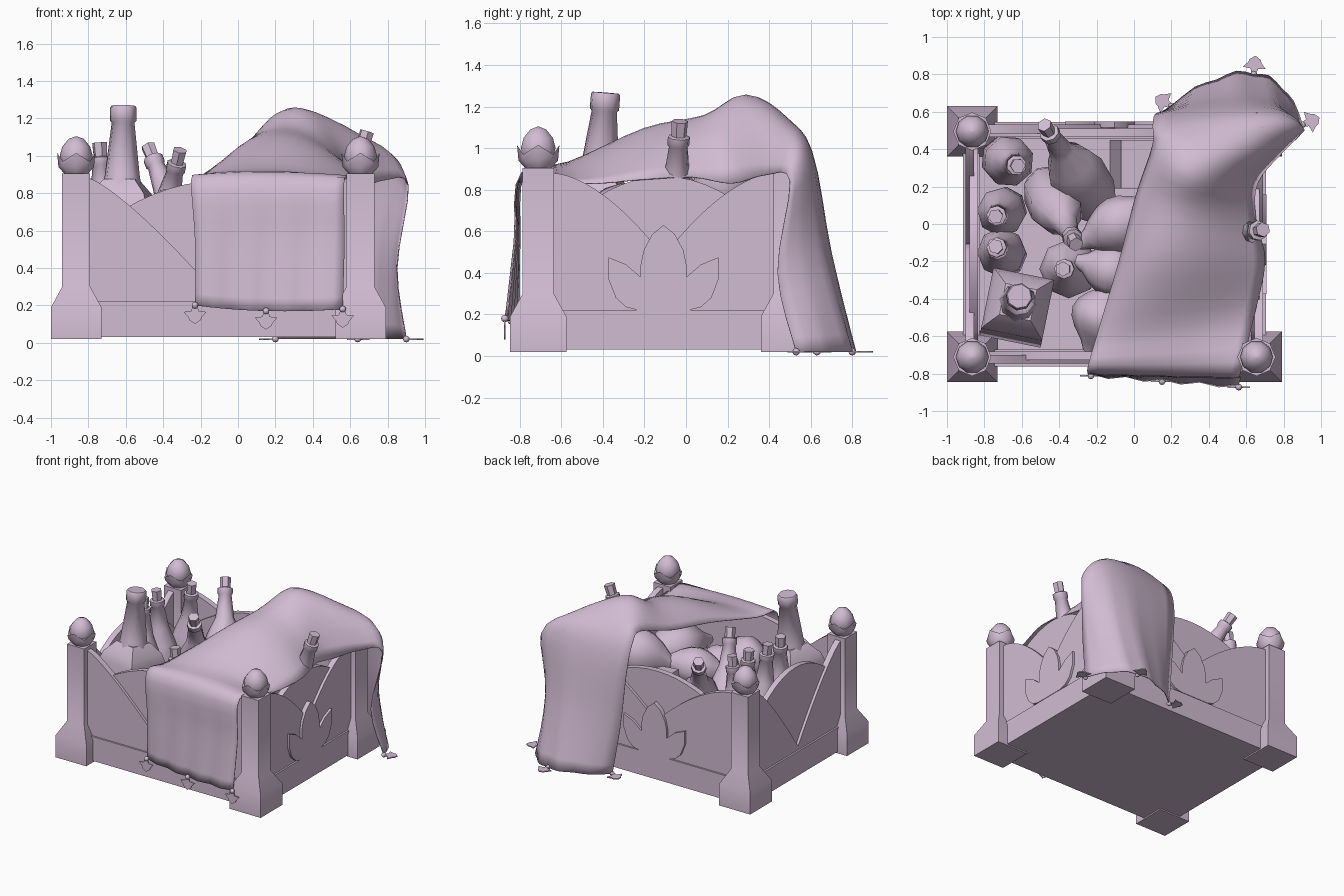
import bpy, bmesh, math
from mathutils import Vector, Matrix

cube = bpy.data.objects.get("Cube")
if cube:
    bpy.data.objects.remove(cube)

mat = bpy.data.materials.new("pale lilac")
mat.use_nodes = True
COLOUR = (0.64, 0.5, 0.65, 1)
mat.diffuse_color = COLOUR
mat.node_tree.nodes["Principled BSDF"].inputs["Base Color"].default_value = COLOUR
parts = []


def make(name, bm, matrix=None):
    bmesh.ops.recalc_face_normals(bm, faces=bm.faces)
    mesh = bpy.data.meshes.new(name)
    bm.to_mesh(mesh)
    bm.free()
    mesh.materials.append(mat)
    ob = bpy.data.objects.new(name, mesh)
    if matrix:
        ob.matrix_world = matrix
    bpy.context.collection.objects.link(ob)
    parts.append(ob)
    return ob


def lathe(name, profile, sides, matrix, turn=0.0):
    """Rings of (radius, height) joined and capped."""
    bm = bmesh.new()
    rings = []
    for r, z in profile:
        angles = [turn + math.tau * i / sides for i in range(sides)]
        rings.append([bm.verts.new((r * math.cos(a), r * math.sin(a), z)) for a in angles])
    for a, b in zip(rings, rings[1:]):
        for i in range(sides):
            j = (i + 1) % sides
            bm.faces.new((a[i], a[j], b[j], b[i]))
    bm.faces.new(rings[0])
    bm.faces.new(rings[-1])
    return make(name, bm, matrix)


def prism(name, outline, y0, y1, matrix):
    """Outline in x and z, extruded along y."""
    bm = bmesh.new()
    a = [bm.verts.new((x, y0, z)) for x, z in outline]
    b = [bm.verts.new((x, y1, z)) for x, z in outline]
    bm.faces.new(a)
    bm.faces.new(b)
    for i in range(len(a)):
        j = (i + 1) % len(a)
        bm.faces.new((a[i], a[j], b[j], b[i]))
    return make(name, bm, matrix)


def box(name, centre, size, turn=Matrix()):
    bm = bmesh.new()
    bmesh.ops.create_cube(bm, size=1)
    bmesh.ops.scale(bm, vec=size, verts=bm.verts)
    return make(name, bm, Matrix.Translation(centre) @ turn)


# Crate: floor, corner posts and finials
CX, CY, HX, HY = -0.105, -0.108, 0.76, 0.603
box("floor", (CX, CY, 0.1), (2 * HX + 0.05, 2 * HY + 0.05, 0.14))
q = math.sqrt(2)
for sx in (-1, 1):
    for sy in (-1, 1):
        at = Matrix.Translation((CX + sx * HX, CY + sy * HY, 0))
        lathe("corner_post", [(0.135 * q, 0.02), (0.135 * q, 0.19), (0.075 * q, 0.3),
                              (0.075 * q, 0.905)], 4, at, math.pi / 4)
        lathe("finial_bud", [(0.04, 0.9), (0.075, 0.95), (0.088, 1.0), (0.074, 1.05),
                             (0.04, 1.09), (0.005, 1.103)], 10, at)
        cup = lathe("finial_petals", [(0.06, 0.9), (0.095, 0.94), (0.102, 0.98)], 8, at)
        for v in cup.data.vertices:
            if v.co.z > 0.97:
                v.co.z += 0.035 if v.index % 2 == 0 else -0.01

# Crate sides: rail, domed board, two sweeping wings and a lotus
LOTUS = [(0, 0.63), (0.055, 0.585), (0.095, 0.51), (0.11, 0.44), (0.11, 0.38), (0.18, 0.44),
         (0.265, 0.475), (0.265, 0.37), (0.23, 0.28), (0.18, 0.235), (0.12, 0.22)]


def crate_side(label, angle, half, reach, lotus):
    m = Matrix.Translation((CX, CY, 0)) @ Matrix.Rotation(angle, 4, "Z")
    n = 16
    drop, power = (0.4, 1.7) if lotus else (0.63, 1.25)
    prism(label + "_rail", [(-half, 0.03), (half, 0.03), (half, 0.22), (-half, 0.22)],
          -reach, -reach + 0.09, m)
    dome = [(half * (2 * i / n - 1), 0.865 - 0.28 * (2 * i / n - 1) ** 2) for i in range(n + 1)]
    prism(label + "_board", [(half, 0.2), (-half, 0.2)] + dome,
          -reach + 0.035, -reach + 0.08, m)
    for s in (-1, 1):
        curve = [(s * half * (1 - i / n), 0.88 - drop * (i / n) ** power) for i in range(n + 1)]
        prism(label + "_wing", [(0, 0.2), (s * half, 0.2)] + curve,
              -reach + 0.014, -reach + 0.06, m)
    if lotus:
        mirrored = [(-x, z) for x, z in reversed(LOTUS[1:])]
        prism(label + "_lotus", LOTUS + mirrored, -reach - 0.004, -reach + 0.03, m)


crate_side("front", 0, HX - 0.07, HY + 0.05, False)
crate_side("right", math.pi / 2, HY - 0.07, HX + 0.05, True)
crate_side("back", math.pi, HX - 0.07, HY + 0.05, True)
crate_side("left", -math.pi / 2, HY - 0.07, HX + 0.05, False)


# Bottles, each running from its base to its tip
def bottle(base, tip, r):
    base, tip = Vector(base), Vector(tip)
    axis = tip - base
    h = axis.length
    m = Matrix.Translation(base) @ axis.to_track_quat("Z", "Y").to_matrix().to_4x4()
    lathe("bottle", [(r * 0.7, 0), (r, 0.12 * h), (r * 1.05, 0.38 * h), (r * 0.85, 0.52 * h),
                     (0.068, 0.66 * h), (0.046, h - 0.13), (0.054, h - 0.12), (0.054, h - 0.08),
                     (0.04, h - 0.075)], 8, m)
    lathe("cork", [(0.036, h - 0.09), (0.04, h)], 6, m)


for spec in [((-0.7, 0.35, 0.22), (-0.62, 0.31, 1.05), 0.13),
             ((-0.69, 0.08, 0.22), (-0.74, 0.04, 1.07), 0.125),
             ((-0.69, -0.17, 0.22), (-0.74, -0.12, 1.07), 0.125),
             ((-0.2, 0.1, 0.35), (-0.48, 0.53, 1.05), 0.15),
             ((-0.48, 0.22, 0.3), (-0.31, -0.11, 1.03), 0.14),
             ((-0.33, -0.24, 0.2), (-0.38, -0.24, 0.82), 0.15),
             ((0.42, -0.08, 0.24), (0.69, -0.03, 1.13), 0.11)]:
    bottle(*spec)


# Rounded jars lying beneath the cloth
def jar(centre, direction, r, length):
    m = Matrix.Translation(centre) @ Vector(direction).to_track_quat("Z", "Y").to_matrix().to_4x4()
    rings = [(max(0.03, r * math.cos(t * math.pi / 8)), length * t / 8) for t in range(-4, 5)]
    lathe("jar", rings, 8, m)


for spec in [((-0.08, 0.0, 0.7), (1, 0.5, 0.2), 0.15, 0.5),
             ((-0.17, -0.5, 0.6), (0.4, 1, 0.1), 0.17, 0.4),
             ((-0.12, -0.25, 0.64), (1, -0.3, 0.1), 0.14, 0.4),
             ((0.28, -0.3, 0.65), (0.3, 1, 0.1), 0.18, 0.6),
             ((0.28, 0.2, 0.8), (0.8, 0.4, 0.3), 0.18, 0.6)]:
    jar(*spec)
box("packed_box", (0.0, 0.32, 0.44), (0.2, 0.26, 0.6), Matrix.Rotation(0.1, 4, "Y"))

# Tall square flask with a round neck
m = (Matrix.Translation((-0.63, -0.47, 0.2)) @ Matrix.Rotation(-0.2, 4, "Z")
     @ Matrix.Rotation(-0.08, 4, "X"))
lathe("flask_body", [(0.2, 0), (0.235, 0.05), (0.235, 0.53), (0.21, 0.59), (0.12, 0.67)],
      4, m, math.pi / 4)
lathe("flask_neck", [(0.115, 0.58), (0.095, 0.7), (0.062, 0.98), (0.072, 0.99),
                     (0.072, 1.06), (0.065, 1.07)], 8, m)

# Draped cloth: left edge, middle and right edge of each row, front hem to back hem
ROWS = [((-.23, -.8, .2), (.15, -.83, .17), (.56, -.86, .18)),
        ((-.23, -.8, .55), (.16, -.81, .55), (.57, -.82, .55)),
        ((-.25, -.78, .87), (.17, -.79, .88), (.57, -.79, .88)),
        ((-.2, -.6, .89), (.2, -.55, .93), (.64, -.5, .83)),
        ((-.08, -.2, .97), (.25, -.2, 1.09), (.7, -.2, .85)),
        ((.01, .15, 1.02), (.3, .08, 1.15), (.65, .03, .86)),
        ((.1, .42, 1.09), (.37, .26, 1.24), (.66, .22, .83)),
        ((.1, .52, 1.04), (.58, .46, 1.14), (.79, .38, .87)),
        ((.11, .58, .83), (.68, .6, .99), (.91, .5, .84)),
        ((.15, .6, .4), (.67, .68, .5), (.85, .44, .4)),
        ((.2, .63, .02), (.64, .8, .02), (.9, .53, .02))]


def spline(points, t):
    i = min(int(t), len(points) - 2)
    f = t - i
    a, b, c, d = (points[max(0, min(len(points) - 1, k))] for k in range(i - 1, i + 3))
    return b + (c - a) * f / 2 + (a - b * 2.5 + c * 2 - d / 2) * f ** 2 \
        + (b * 3 - a - c * 3 + d) * f ** 3 / 2


across, along = 16, 4 * (len(ROWS) - 1)
columns = [[Vector(row[k]) for row in ROWS] for k in range(3)]
bm = bmesh.new()
grid = []
for j in range(along + 1):
    t = j / 4
    l, c, r = (spline(col, t) for col in columns)
    hang = max(0, 2 - t) / 2 + max(0, t - 8) / 2
    line = []
    for i in range(across + 1):
        u = i / across
        p = l * (1 - u) * (1 - 2 * u) + c * 4 * u * (1 - u) + r * u * (2 * u - 1)
        out = -1 if t < 5 else 1
        p.y += out * 0.018 * hang * math.sin(u * math.tau * 2) ** 2
        p.z = max(p.z, 0.012)
        line.append(bm.verts.new(p))
    grid.append(line)
for a, b in zip(grid, grid[1:]):
    for i in range(across):
        bm.faces.new((a[i], a[i + 1], b[i + 1], b[i]))
cloth = make("draped_cloth", bm)
mod = cloth.modifiers.new("thickness", "SOLIDIFY")
mod.thickness = 0.006
mod.offset = 0

# Leaf charms and beads along both hems
LEAF = [(0.012, 0.0), (0.02, -0.03), (0.06, -0.035), (0.035, -0.065), (0.03, -0.08), (0, -0.1)]
charm = LEAF + [(-x, z) for x, z in reversed(LEAF[:-1])]
for row, flat in ((ROWS[0], False), (ROWS[-1], True)):
    for p in row:
        m = Matrix.Translation(Vector(p) + Vector((0, 0 if flat else -0.012, 0)))
        if flat:
            away = math.atan2(p[1] - 0.4, p[0] - 0.6)
            m = m @ Matrix.Rotation(away - math.pi / 2, 4, "Z") @ Matrix.Rotation(math.pi / 2, 4, "X")
        prism("hem_charm", charm, -0.004, 0.004, m)
        bm = bmesh.new()
        bmesh.ops.create_icosphere(bm, subdivisions=2, radius=0.018)
        make("hem_bead", bm, m)

# Smooth shading with sharp edges kept
bpy.ops.object.select_all(action="DESELECT")
for ob in parts:
    ob.select_set(True)
bpy.context.view_layer.objects.active = parts[0]
bpy.ops.object.shade_smooth_by_angle(angle=math.radians(50))
